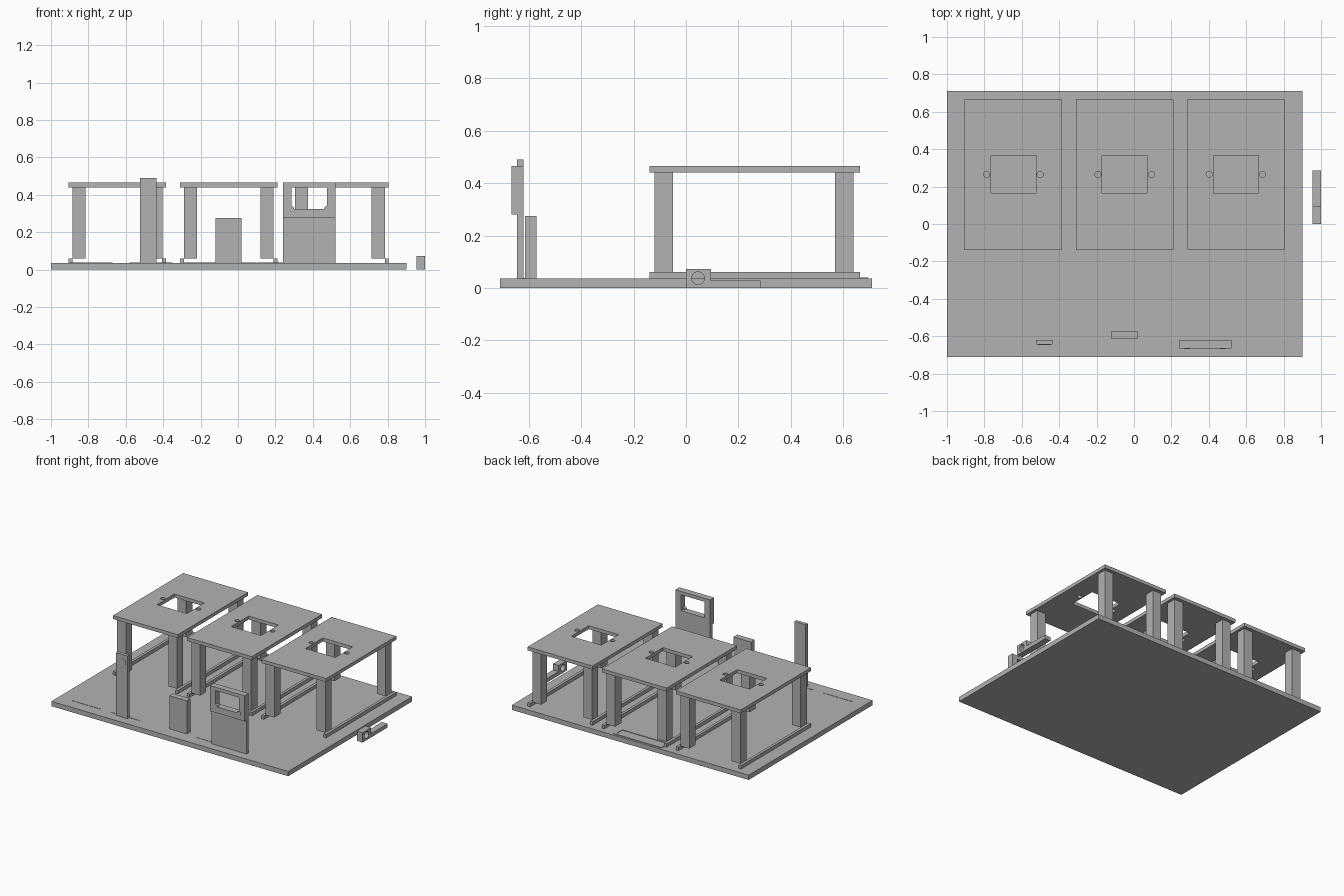
import bpy
import math

default = bpy.data.objects.get("Cube")
if default:
    bpy.data.objects.remove(default, do_unlink=True)

GREY = (0.45, 0.45, 0.45, 1)
grey = bpy.data.materials.new("plain grey")
grey.use_nodes = True
grey.diffuse_color = GREY
grey.node_tree.nodes["Principled BSDF"].inputs["Base Color"].default_value = GREY


def box(name, x, y, z):
    """Box spanning the three (low, high) ranges."""
    spans = (x, y, z)
    bpy.ops.mesh.primitive_cube_add(size=1, location=[(a + b) / 2 for a, b in spans])
    ob = bpy.context.object
    ob.name = name
    ob.scale = [b - a for a, b in spans]
    bpy.ops.object.transform_apply(location=False, rotation=False, scale=True)
    ob.data.materials.append(grey)
    return ob


def disc(name, centre, radius, depth, rotation=(0, 0, 0)):
    bpy.ops.mesh.primitive_cylinder_add(vertices=32, radius=radius, depth=depth,
                                        location=centre, rotation=rotation)
    ob = bpy.context.object
    ob.name = name
    ob.data.materials.append(grey)
    bpy.ops.object.shade_smooth_by_angle()
    return ob


def cut(target, *cutters):
    """Subtract the cutters from the target, then drop them."""
    for cutter in cutters:
        mod = target.modifiers.new("cut", "BOOLEAN")
        mod.operation = "DIFFERENCE"
        mod.solver = "EXACT"
        mod.object = cutter
        bpy.context.view_layer.objects.active = target
        bpy.ops.object.modifier_apply(modifier=mod.name)
        bpy.data.objects.remove(cutter, do_unlink=True)


FLOOR = 0.035
FACE_FRONT = (math.pi / 2, 0, 0)
FACE_SIDE = (0, math.pi / 2, 0)

# Base plate
box("base_plate", (-1, 0.9), (-0.71, 0.71), (0, FLOOR))

# Three tables with openings, legs and floor rails
for i, cx in enumerate((-0.645, -0.05, 0.545), 1):
    top = box(f"table_top_{i}", (cx - 0.26, cx + 0.26), (-0.14, 0.665), (0.44, 0.465))
    opening = box("cutter", (cx - 0.12, cx + 0.12), (0.165, 0.365), (0.4, 0.5))
    holes = [disc("cutter", (cx + s * 0.143, 0.265, 0.45), 0.016, 0.1) for s in (-1, 1)]
    cut(top, opening, *holes)
    for side, s in (("left", 1), ("right", -1)):
        inner, outer = s * 0.17, s * 0.24
        leg_x = sorted((cx + inner, cx + outer))
        for end, y in (("front", (-0.12, -0.05)), ("back", (0.57, 0.64))):
            box(f"{end}_{side}_leg_{i}", leg_x, y, (0.06, 0.44))
        rail_x = sorted((cx + outer, cx + s * 0.26))
        box(f"{side}_rail_{i}", rail_x, (-0.14, 0.665), (FLOOR, 0.06))

# Thin outline on the floor at the back
frame = box("floor_outline", (-0.29, 0.095), (0.6, 0.695), (FLOOR, FLOOR + 0.004))
cut(frame, box("cutter", (-0.275, 0.08), (0.615, 0.68), (0, 0.1)))

# Thin floor marks along the front
for i, x in enumerate((-0.9, -0.58, 0.1), 1):
    box(f"floor_mark_{i}", (x, x + 0.23), (-0.625, -0.615), (FLOOR, FLOOR + 0.002))

# Tall post with round reader
box("post", (-0.525, -0.435), (-0.645, -0.62), (FLOOR, 0.49))
disc("post_disc", (-0.48, -0.645, 0.43), 0.033, 0.004, FACE_FRONT)

# Short pillar
box("pillar", (-0.12, 0.02), (-0.615, -0.572), (FLOOR, 0.275))

# Panel with a framed window
box("panel_body", (0.24, 0.52), (-0.645, -0.62), (FLOOR, 0.28))
head = box("panel_head", (0.24, 0.52), (-0.666, -0.62), (0.28, 0.465))
cut(head, box("cutter", (0.285, 0.475), (-0.8, -0.5), (0.325, 0.44)))
for side, x in (("right", 0.285), ("left", 0.475)):
    disc(f"{side}_panel_knob", (x, -0.655, 0.325), 0.015, 0.024, FACE_FRONT)

# Loose bracket beside the plate
block = box("bracket_block", (0.955, 1), (0, 0.095), (0, 0.072))
cut(block, disc("cutter", (0.98, 0.046, 0.037), 0.024, 0.2, FACE_SIDE))
box("bracket_arm", (0.955, 1), (0.095, 0.285), (0, 0.028))
